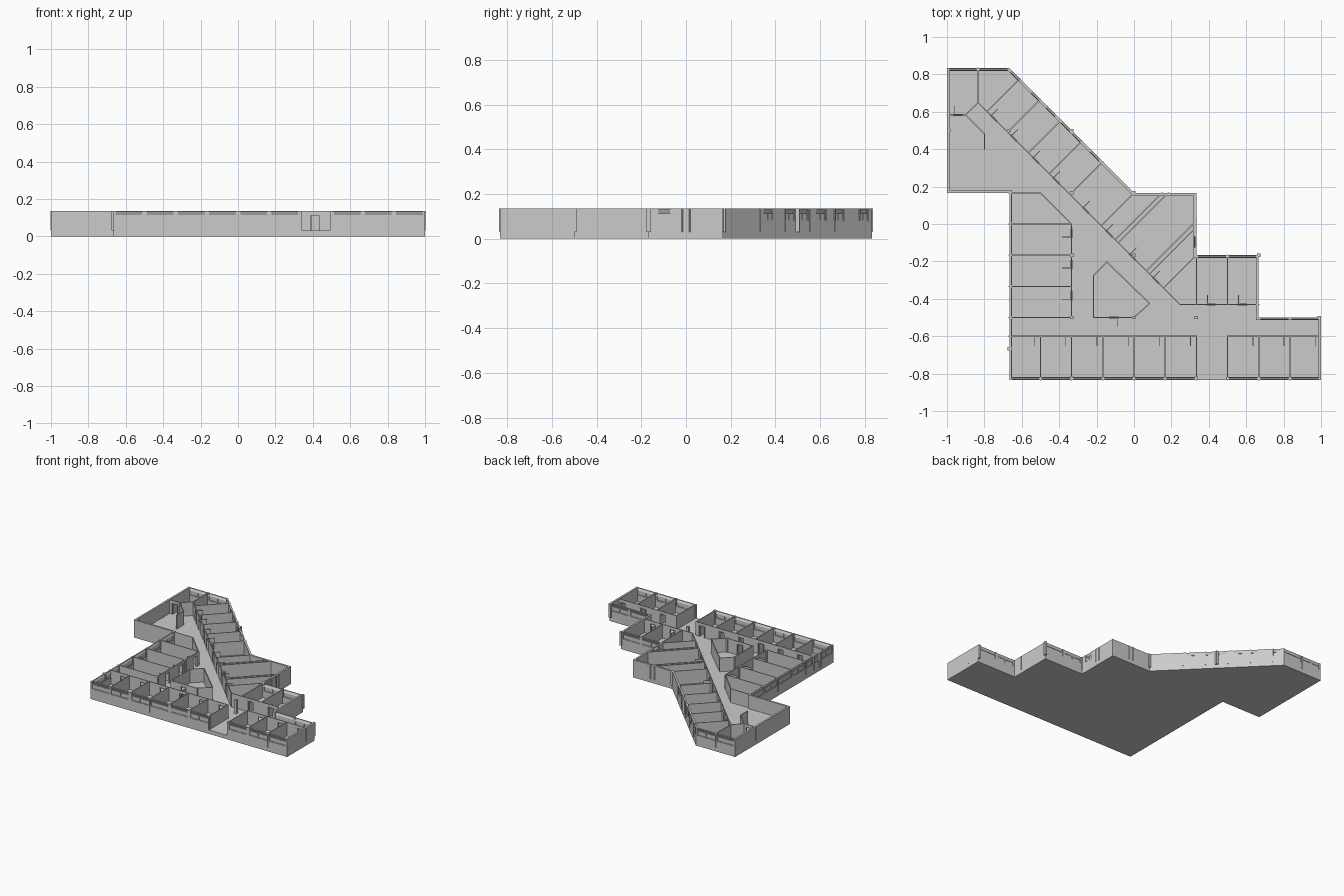
import bpy, bmesh, math
from mathutils import Matrix, Vector

cube = bpy.data.objects.get("Cube")
if cube:
    bpy.data.objects.remove(cube)

G = 1 / 6          # planning grid
H = 0.135          # wall top
FLOOR = 0.03
THICK = 0.014      # outer walls
THIN = 0.006       # partitions
SILL = 0.08
DOOR_TOP = 0.115
ROOT2 = math.sqrt(2)


def finish(name, bm, matrix=Matrix()):
    mesh = bpy.data.meshes.new(name)
    bmesh.ops.recalc_face_normals(bm, faces=bm.faces)
    bm.to_mesh(mesh)
    bm.free()
    obj = bpy.data.objects.new(name, mesh)
    obj.matrix_world = matrix
    bpy.context.collection.objects.link(obj)


def add_box(bm, x0, x1, y0, y1, z0, z1, tilt=0):
    centre = Vector((x0 + x1, y0 + y1, z0 + z1)) / 2
    size = Matrix.Diagonal((x1 - x0, y1 - y0, z1 - z0, 1))
    bmesh.ops.create_cube(
        bm, size=1, matrix=Matrix.Translation(centre) @ Matrix.Rotation(tilt, 4, 'X') @ size)


def boxes(name, parts, matrix):
    bm = bmesh.new()
    for part in parts:
        add_box(bm, *part)
    finish(name, bm, matrix)


def window_parts(c, w):
    """Two-sash window below a tilted top vent."""
    a, b, bar = c - w / 2, c + w / 2, 0.004
    y0, y1 = 0.003, 0.011
    vent = 0.114
    parts = [(a, b, y0, y1, z, z + bar) for z in (SILL, vent - bar)]
    parts.append((a, b, y0, y1, H - 0.003, H))
    parts += [(x, x + bar, y0, y1, SILL, H) for x in (a, b - bar)]
    parts.append((c - bar / 2, c + bar / 2, y0, y1, SILL, vent))
    parts.append((a, b, 0.006, 0.008, SILL, vent))
    parts.append((a, b, 0.006, 0.008, vent - 0.001, H, 0.45))
    return parts


def door_parts(c, w):
    """Jambs, head and a leaf standing open."""
    a, b, bar, out = c - w / 2, c + w / 2, 0.004, THIN + 0.002
    parts = [(x, x + bar, -0.002, out, FLOOR, DOOR_TOP) for x in (a, b - bar)]
    parts.append((a, b, -0.002, out, DOOR_TOP - bar, DOOR_TOP))
    parts.append((a + bar, a + 2 * bar, out, out + w - bar, FLOOR, DOOR_TOP - bar))
    return parts


def wall(name, p, q, thick, openings=(), extend=(0, 0), base=FLOOR, shift=0):
    """Straight wall from p to q; each opening is (centre, width, bottom, top)."""
    p, q = Vector(p) * G, Vector(q) * G
    d = q - p
    matrix = Matrix.Translation((p.x, p.y, 0)) @ Matrix.Rotation(math.atan2(d.y, d.x), 4, 'Z') \
        @ Matrix.Translation((0, shift, 0))
    parts, x = [], -extend[0]
    for c, w, low, high in sorted(openings):
        parts.append((x, c - w / 2, 0, thick, base, H))
        x = c + w / 2
        if low > base:
            parts.append((c - w / 2, x, 0, thick, base, low))
        if high < H:
            parts.append((c - w / 2, x, 0, thick, high, H))
    parts.append((x, d.length + extend[1], 0, thick, base, H))
    boxes(name, parts, matrix)
    return matrix


# Outline of the building, counter-clockwise from the west wing
outline = [(-6, 1), (-4, 1), (-4, -5), (6, -5), (6, -3), (4, -3),
           (4, -1), (2, -1), (2, 1), (0, 1), (-4, 5), (-6, 5)]

# Floor slab
bm = bmesh.new()
slab = bm.faces.new([bm.verts.new((x * G, y * G, 0)) for x, y in outline])
top = bmesh.ops.extrude_face_region(bm, geom=[slab])
bmesh.ops.translate(bm, vec=(0, 0, FLOOR),
                    verts=[v for v in top["geom"] if isinstance(v, bmesh.types.BMVert)])
finish("floor_slab", bm)

# Windows per outer wall as (centre, width)
WIDE = 0.15
ENTRANCE = 6
bays = lambda n: [((i + 0.5) * G, WIDE) for i in range(n)]
windows = {
    1: bays(6),
    2: [b for i, b in enumerate(bays(10)) if i != ENTRANCE],
    4: bays(2),
    6: bays(2),
    7: [(0.07, 0.06)],
    9: [((y - G) * ROOT2, 0.064) for y in (0.37, 0.465, 0.525, 0.605, 0.685, 0.795)],
    10: bays(2),
}


def corner(i):
    """Extra length that closes an inward corner."""
    n = len(outline)
    a, b, c = (Vector(outline[(i + k) % n]) for k in (-1, 0, 1))
    turn = -(b - a).angle_signed(c - b)
    return THICK * math.tan(-turn / 2) if turn < 0 else 0


# Outer walls
for i, p in enumerate(outline):
    q = outline[(i + 1) % len(outline)]
    openings = [(c, w, SILL, H) for c, w in windows.get(i, [])]
    if i == 2:
        openings.append(((ENTRANCE + 0.5) * G, WIDE, FLOOR, H))
    m = wall(f"outer_wall_{i}", p, q, THICK, openings, (corner(i), corner(i + 1)), base=0)
    if i in windows:
        boxes(f"windows_{i}", [b for c, w in windows[i] for b in window_parts(c, w)], m)


def partition(name, points, doors=()):
    """Thin wall through points; doors are distances along its first run, in grid units."""
    for i, (p, q) in enumerate(zip(points, points[1:])):
        cuts = [(d * G, 0.05) for d in doors] if i == 0 else []
        m = wall(f"{name}_{i}", p, q, THIN, [(c, w, FLOOR, DOOR_TOP) for c, w in cuts],
                 (THIN / 2, THIN / 2), shift=-THIN / 2)
        if cuts:
            boxes(f"{name}_doors", [b for c, w in cuts for b in door_parts(c, w)], m)


# Diagonal corridor wall and the rooms off it
SUM, START = -1.11, 8.89
on_corridor = lambda k: ((SUM - k) / 2, (SUM + k) / 2)
end = on_corridor(-4.05)
partition("corridor_wall", [on_corridor(START), end],
          [(START - k) / ROOT2 for k in (7.9, 6.6, 5.2, 3.9, 2, 0.5, -1, -2.5)])
partition("east_rooms_wall", [(4, end[1]), end][::-1], [1, 2])
for n, k in enumerate((8.33, 7, 5.67, 4.33, 3, 1)):
    partition(f"diagonal_partition_{n}", [on_corridor(k), ((1 - k) / 2, (1 + k) / 2)])
for n, (k, edge) in enumerate([(0.1, (0.9, 1)), (-0.1, (1.1, 1)),
                               (-1.9, (2, 0.1)), (-2.1, (2, -0.1)), (-3, (2, -1))]):
    partition(f"hall_partition_{n}", [on_corridor(k), edge])
for x in (2, 3):
    partition(f"east_partition_{x}", [(x, -1), (x, end[1])])

# West wing rooms
partition("north_partition", [on_corridor(START), (-5, 5)])
partition("west_partition", [(-6, 3.5), (-5.4, 3.5), on_corridor(START)], [0.35])
partition("west_screen", [(-5.4, 3.5), (-4.8, 2.9), (-4.8, 2.4)])

# Left rooms
partition("left_corridor_wall", [(-2, -3), (-2, 0), (-3, 1), (-4, 1)], [0.7, 1.7, 2.7])
for n in range(4):
    partition(f"left_partition_{n}", [(-4, -n), (-2, -n)])

# Front row of rooms
ROW = -3.6
partition("front_corridor_wall_left", [(2, ROW), (-4, ROW)], [n + 0.3 for n in range(6)])
partition("front_corridor_wall_right", [(6, ROW), (3, ROW)], [n + 0.3 for n in range(3)])
for x in range(-3, 6):
    partition(f"front_partition_{x + 3}", [(x, ROW), (x, -5)])

# Central core
core = [(0, -3), (-1.3, -3), (-1.3, -1.65), (-0.87, -1.22), (0.5, -2.55), (0, -3)]
partition("core_wall", core, [0.65])

# Columns on the structural grid
columns = [(-4, 3), (-2, 3), (-2, 1), (0, 1), (-2, -1), (0, -1), (-2, -3), (0, -3),
           (2, -3), (4, -1), (6, -3), (-6, 3), (-4, -4), (0, -5), (2, -5), (-2, -5)]
for n, (x, y) in enumerate(columns):
    half = 0.009
    cx = max(-1 + half, min(1 - half, x * G))
    cy = max(-5 * G + half, y * G)
    boxes(f"column_{n}", [(-half, half, -half, half, FLOOR, H)], Matrix.Translation((cx, cy, 0)))
